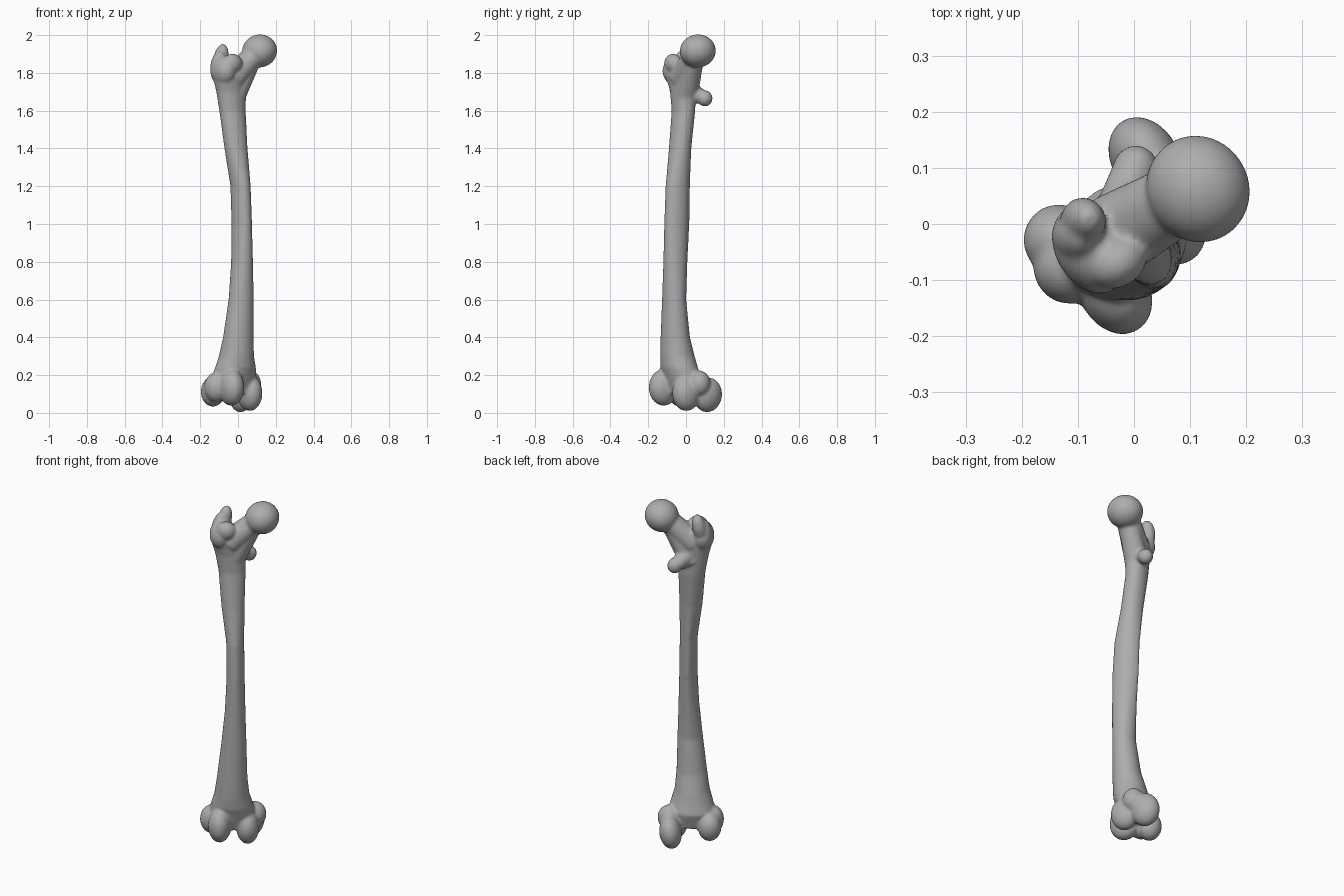
import bpy, bmesh, math
from mathutils import Vector, Matrix

cube = bpy.data.objects.get("Cube")
if cube:
    bpy.data.objects.remove(cube, do_unlink=True)

bone_grey = bpy.data.materials.new("bone_grey")
bone_grey.use_nodes = True
COLOUR = (0.42, 0.42, 0.42, 1)
bone_grey.diffuse_color = COLOUR
bone_grey.node_tree.nodes["Principled BSDF"].inputs["Base Color"].default_value = COLOUR

bm = bmesh.new()
SIDES = 40


def blob(centre, radii, tilt=0, axis='Y'):
    """Ellipsoid, tilted in degrees about one axis."""
    m = (Matrix.Translation(centre) @ Matrix.Rotation(math.radians(tilt), 4, axis)
         @ Matrix.Diagonal((*radii, 1)))
    bmesh.ops.create_uvsphere(bm, u_segments=32, v_segments=20, radius=1, matrix=m)


def skin(rings):
    """Bridge rings of points into a closed tube."""
    loops = [[bm.verts.new(p) for p in ring] for ring in rings]
    for a, b in zip(loops, loops[1:]):
        for i in range(SIDES):
            j = (i + 1) % SIDES
            bm.faces.new((a[i], a[j], b[j], b[i]))
    bm.faces.new(loops[0][::-1])
    bm.faces.new(loops[-1])


def shaft_ring(z, cu, cv, ru, rv, ridge):
    """Oval section with a raised ridge along the rear."""
    ring = []
    for i in range(SIDES):
        t = math.tau * i / SIDES
        bump = 1 + ridge * math.exp(-((t - math.pi / 2) / 0.35) ** 2)
        ring.append((cu + ru * math.cos(t), cv + rv * math.sin(t) * bump, z))
    return ring


def limb(a, b, ra, rb, flat=1.0):
    """Tapered round bar between two points."""
    a, b = Vector(a), Vector(b)
    q = (b - a).to_track_quat('Z', 'Y')
    rings = []
    for k in range(7):
        f = k / 6
        r = ra + (rb - ra) * f
        rings.append([a.lerp(b, f) + q @ Vector((r * math.cos(math.tau * i / SIDES),
                      r * flat * math.sin(math.tau * i / SIDES), 0)) for i in range(SIDES)])
    skin(rings)


# Shaft: z, centre across, centre in depth, half width, half depth, ridge
SHAFT = [
    (0.10, -0.03, -0.01, 0.12, 0.07, 0),
    (0.19, -0.03, -0.01, 0.125, 0.095, 0),
    (0.24, -0.03, -0.025, 0.112, 0.095, 0),
    (0.30, -0.03, -0.035, 0.094, 0.09, 0),
    (0.40, -0.027, -0.05, 0.082, 0.076, 0),
    (0.60, -0.017, -0.063, 0.068, 0.062, 0.03),
    (0.80, -0.010, -0.060, 0.055, 0.065, 0.08),
    (1.00, -0.008, -0.054, 0.048, 0.069, 0.12),
    (1.20, -0.011, -0.046, 0.048, 0.067, 0.12),
    (1.40, -0.025, -0.022, 0.062, 0.058, 0.08),
    (1.60, -0.032, 0.003, 0.073, 0.058, 0.03),
    (1.70, -0.04, 0.004, 0.083, 0.062, 0),
    (1.78, -0.06, 0.0, 0.085, 0.07, 0),
    (1.84, -0.07, 0.0, 0.065, 0.065, 0),
]
skin([shaft_ring(*row) for row in SHAFT])

# Head and neck
blob((0.13, -0.003, 1.916), (0.092, 0.097, 0.087), -20)
limb((-0.04, 0, 1.77), (0.10, 0, 1.895), 0.075, 0.062, 0.92)
limb((-0.03, 0.01, 1.66), (0.07, 0, 1.85), 0.066, 0.056, 0.95)

# Greater trochanter: outer mass, rear hooked tip, front knob
blob((-0.09, 0.0, 1.81), (0.062, 0.085, 0.08))
blob((-0.075, 0.05, 1.88), (0.038, 0.042, 0.075), 12)
blob((-0.105, 0.03, 1.84), (0.038, 0.045, 0.08), 10)
blob((-0.06, -0.045, 1.85), (0.055, 0.044, 0.052))

# Lesser trochanter
limb((-0.005, 0.03, 1.70), (0.05, 0.088, 1.665), 0.05, 0.036)
blob((0.053, 0.085, 1.665), (0.04, 0.041, 0.043))

# Outer condyle: rear lobe, side swelling, front ridge
blob((-0.13, 0.04, 0.113), (0.064, 0.066, 0.08))
blob((-0.137, -0.01, 0.135), (0.066, 0.065, 0.08))
blob((-0.09, -0.085, 0.135), (0.063, 0.083, 0.097))

# Inner condyle: rear lobe, side swelling, front ridge
blob((0.075, 0.09, 0.095), (0.06, 0.08, 0.092), 8)
blob((0.086, 0.03, 0.155), (0.064, 0.06, 0.07))
blob((0.055, -0.03, 0.105), (0.062, 0.078, 0.095))

# Join everything; the bone is turned about the vertical
mesh = bpy.data.meshes.new("thigh_bone")
bmesh.ops.recalc_face_normals(bm, faces=bm.faces)
bm.to_mesh(mesh)
bm.free()
mesh.materials.append(bone_grey)
bone = bpy.data.objects.new("thigh_bone", mesh)
bpy.context.scene.collection.objects.link(bone)
bone.rotation_euler.z = math.radians(30)

remesh = bone.modifiers.new("fuse", 'REMESH')
remesh.mode = 'VOXEL'
remesh.voxel_size = 0.007
remesh.use_smooth_shade = True
smooth = bone.modifiers.new("soften", 'SMOOTH')
smooth.factor = 0.5
smooth.iterations = 10
